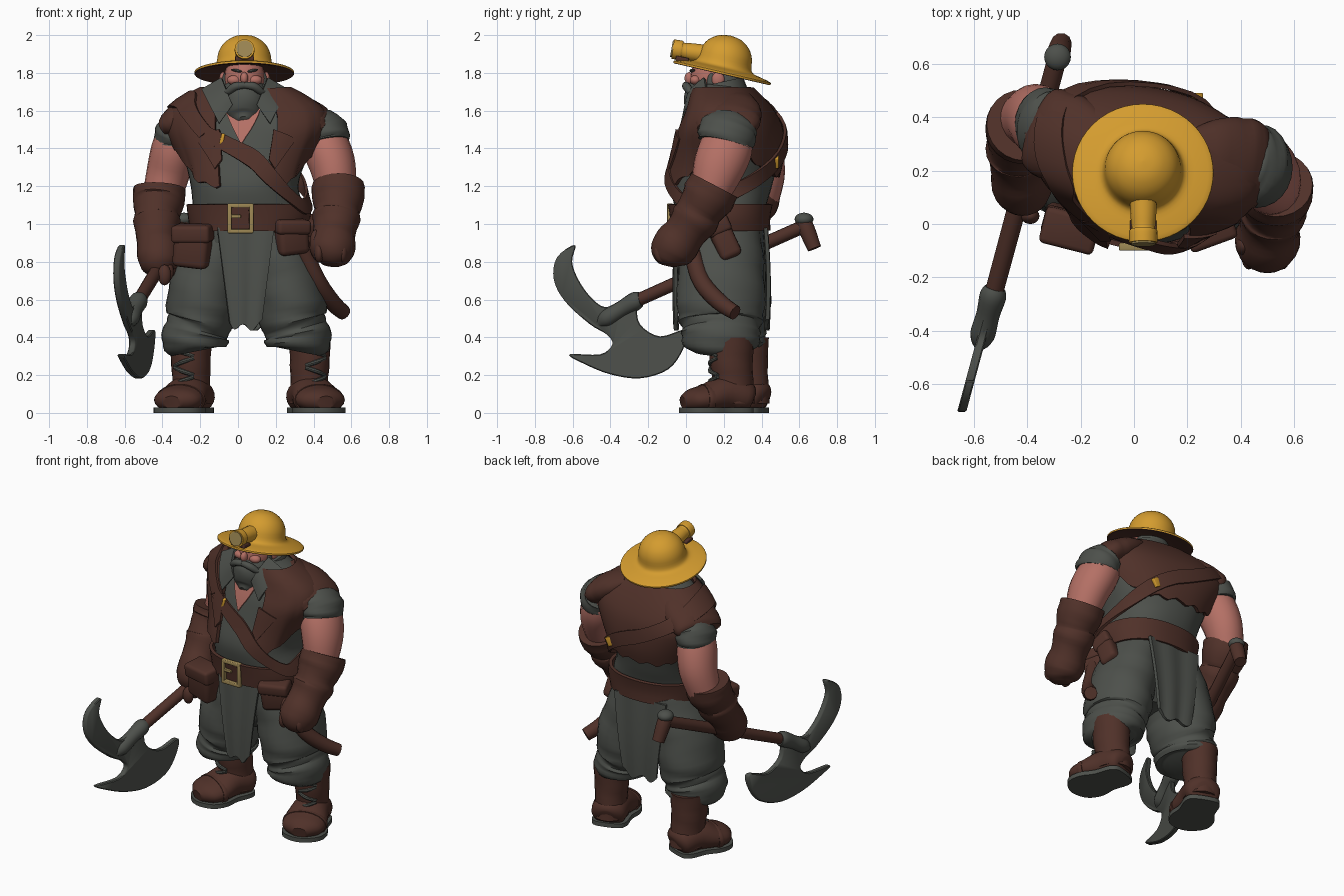
import bpy, bmesh, math
from mathutils import Vector
sin, cos, pi = math.sin, math.cos, math.pi

def color(name, *rgb):
    m = bpy.data.materials.new(name)
    m.diffuse_color = [((c / 255 + .055) / 1.055) ** 2.4 for c in rgb] + [1]
    return m

GREY = color("grey_cloth_and_steel", 77, 80, 75)
BROWN = color("brown_leather", 80, 49, 41)
SKIN = color("skin", 180, 112, 101)
GOLD = color("yellow_hat", 212, 156, 47)
BRASS = color("brass", 158, 136, 84)

def finish(name, bm, mat):
    bmesh.ops.recalc_face_normals(bm, faces=bm.faces)
    me = bpy.data.meshes.new(name)
    bm.to_mesh(me)
    bm.free()
    me.materials.append(mat)
    ob = bpy.data.objects.new(name, me)
    bpy.context.collection.objects.link(ob)
    return ob

def spline(pts, k=4, closed=False):
    n, out = len(pts), []
    for i in range(n if closed else n - 1):
        q = [pts[(i + j) % n] if closed else pts[min(max(i + j, 0), n - 1)] for j in (-1, 0, 1, 2)]
        for s in range(k):
            t = s / k
            out.append([b + .5 * t * (c - a + t * (2*a - 5*b + 4*c - d + t * (3*(b - c) + d - a)))
                        for a, b, c, d in zip(*q)])
    return out if closed else out + [list(pts[-1])]

def skin_rings(name, rings, mat, caps=True):
    bm = bmesh.new()
    vs = [[bm.verts.new(p) for p in r] for r in rings]
    n = len(rings[0])
    for a, b in zip(vs, vs[1:]):
        for i in range(n):
            bm.faces.new((a[i], a[(i + 1) % n], b[(i + 1) % n], b[i]))
    if caps:
        bm.faces.new(vs[0])
        bm.faces.new(vs[-1])
    return finish(name, bm, mat)

def tube(name, keys, mat, n=18, ripple=0, k=4, floor=None):
    """Round or oval sweep along (x, y, z, side radius, other radius)."""
    keys = spline([q if len(q) == 5 else (*q, q[3]) for q in keys], k)
    rings = []
    total = Vector(keys[-1][:3]) - Vector(keys[0][:3])
    ref = Vector((0, 1, 0)) if abs(total.z) > .6 * total.length else Vector((0, 0, 1))
    for i, q in enumerate(keys):
        t = Vector(keys[min(i + 1, len(keys) - 1)][:3]) - Vector(keys[max(i - 1, 0)][:3])
        s = ref.cross(t).normalized()
        u = t.cross(s).normalized()
        ring = []
        for j in range(n):
            a = 2 * pi * j / n
            f = 1 + ripple * sin(2 * a + i * 1.3) + ripple * .6 * sin(i * 2.1)
            p = Vector(q[:3]) + (s * q[3] * cos(a) + u * q[4] * sin(a)) * f
            if floor is not None:
                p.z = max(p.z, floor)
            ring.append(p)
        rings.append(ring)
    return skin_rings(name, rings, mat)

def blob(name, loc, size, mat, rot=(0, 0, 0)):
    bm = bmesh.new()
    bmesh.ops.create_uvsphere(bm, u_segments=20, v_segments=12, radius=1)
    ob = finish(name, bm, mat)
    ob.location, ob.scale, ob.rotation_euler = loc, size, rot
    return ob

def box(name, loc, size, mat, rot=(0, 0, 0), bevel=.02):
    bm = bmesh.new()
    bmesh.ops.create_cube(bm, size=1)
    bmesh.ops.scale(bm, vec=size, verts=bm.verts)
    ob = finish(name, bm, mat)
    ob.location, ob.rotation_euler = loc, rot
    b = ob.modifiers.new("bevel", "BEVEL")
    b.width, b.segments = bevel, 3
    return ob

def sheet(name, fn, nu, nv, mat, thick):
    bm = bmesh.new()
    g = [[bm.verts.new(fn(i / nu, j / nv)) for j in range(nv + 1)] for i in range(nu + 1)]
    for i in range(nu):
        for j in range(nv):
            bm.faces.new((g[i][j], g[i+1][j], g[i+1][j+1], g[i][j+1]))
    ob = finish(name, bm, mat)
    s = ob.modifiers.new("thickness", "SOLIDIFY")
    s.thickness, s.offset = thick, 0
    return ob

# Torso: z, centre x, centre y, half width, half depth
TORSO = spline([(.9, .05, .19, .26, .23), (1.05, .06, .18, .295, .235), (1.2, .035, .19, .285, .265),
                (1.35, .04, .225, .325, .262), (1.5, .045, .24, .375, .235), (1.6, .045, .235, .36, .19),
                (1.68, .04, .21, .26, .15), (1.74, .04, .19, .14, .11)], 6)

def surf(a, z, off=0):
    z = min(max(z, .9), 1.74)
    for p, q in zip(TORSO, TORSO[1:]):
        if z <= q[0]:
            break
    t = (z - p[0]) / (q[0] - p[0])
    _, cx, cy, rx, ry = [m + (n - m) * t for m, n in zip(p, q)]
    sx, sy = [math.copysign(abs(v) ** .88, v) for v in (sin(a), cos(a))]
    x, y = (rx + off) * sx, -(ry + off) * sy
    return Vector((cx + x, cy + y - .15 * x * min(max((z - 1.1) / .4, 0), 1), z))

skin_rings("shirt", [[surf(2 * pi * j / 40, q[0]) for j in range(40)] for q in TORSO], GREY)

def vest_off(a, z):
    return .016 + .028 * sin(a) ** 2 * min(max((z - 1.3) / .2, 0), 1)

def vest(u, v):
    a = .37 + u * (2 * pi - .74)
    low = (1.2 if cos(a) > 0 else 1.26) + .2 * sin(a) ** 6 + .012 * sin(17 * a)
    z = low + v * (1.715 - low)
    return surf(a, z, vest_off(a, z) + .015 * (1 - v) * (cos(a) > .6))
sheet("vest", vest, 64, 14, BROWN, .022)
for s in (-1, 1):   # torn lapels
    sheet("vest_lapel", lambda u, v: surf(s * (.3 + u * (.12 + .25 * v)), 1.34 + .16 * v - .05 * u, .04), 4, 6, BROWN, .018)
# Vest shoulders, overhanging the sleeves
tube("vest_left_shoulder", [(.2, .25, 1.67, .1, .05), (.29, .24, 1.615, .155, .085), (.38, .225, 1.56, .175, .095),
                            (.44, .215, 1.525, .172, .085), (.47, .21, 1.505, .15, .06)], BROWN, 24, .01)
tube("vest_right_shoulder", [(-.1, .28, 1.67, .1, .05), (-.19, .3, 1.615, .155, .085), (-.28, .33, 1.56, .17, .095),
                             (-.335, .345, 1.525, .165, .085), (-.365, .355, 1.505, .14, .06)], BROWN, 24, .01)

# Open neck and collar
sheet("open_neck", lambda u, v: surf((u - .5) * .55 * v - .05, 1.42 + .24 * v, .008), 6, 6, SKIN, .008)
for s in (-1, 1):
    c = [Vector((.035 + s * x, y, z)) for x, y, z in
         ((.12, .1, 1.77), (.225, .11, 1.71), (.065, .005, 1.63), (.135, -.02, 1.53))]
    sheet("collar_flap", lambda u, v: c[0].lerp(c[1], u).lerp(c[2].lerp(c[3], u), v)
          - Vector((0, .03 * sin(pi * v), 0)), 4, 5, GREY, .018)
tube("collar", [(.04, .2, 1.66, .18, .14), (.04, .18, 1.75, .15, .125)], GREY, 24)

# Belt and shoulder strap
sheet("belt", lambda u, v: surf(u * 2 * pi, .965 + .14 * v, .022), 48, 3, BROWN, .02)
PATH = spline([(-.5, 1.48), (-.8, 1.6), (-1.2, 1.66), (-2.1, 1.62), (-pi, 1.42), (-4.2, 1.22), (-4.9, 1.12),
               (-5.3, 1.1), (.4 - 2*pi, 1.24), (-2*pi, 1.37), (-.5 - 2*pi, 1.48)], 6)

def strap(u, v):
    i = min(int(u * (len(PATH) - 1) + .5), len(PATH) - 1)
    p, q = PATH[max(i - 1, 0)], PATH[min(i + 1, len(PATH) - 1)]
    d = Vector(((q[0] - p[0]) * .33, q[1] - p[1])).normalized()
    w = (v - .5) * .08
    a, z = PATH[i][0] - d.y * w / .33, PATH[i][1] + d.x * w
    return surf(a, z, vest_off(a, z) + .024)
sheet("shoulder_strap", strap, len(PATH) - 1, 2, BROWN, .016)
box("strap_buckle_front", surf(-.27, 1.45, .045), (.02, .02, .06), GOLD, (0, .2, 0), .005)
box("strap_buckle_back", surf(2.65, 1.33, .042), (.045, .025, .06), GOLD, (0, .5, 0), .005)
for s in (-1, 1):
    box("buckle_side", (.013 + s * .058, -.085, 1.03), (.022, .03, .155), BRASS, bevel=.005)
    box("buckle_bar", (.013, -.085, 1.03 + s * .068), (.135, .03, .022), BRASS, bevel=.005)
box("buckle_prong", (-.015, -.088, 1.04), (.06, .02, .018), BRASS, bevel=.004)

# Pouches
for x, y, z, w, d, h, r, tilt in ((-.24, -.01, .88, .19, .13, .22, -.25, .12), (.28, .0, .93, .17, .13, .18, .35, .12),
                                  (.375, .2, .92, .09, .12, .22, .1, .42)):
    box("pouch", (x, y, z), (w, d, h), BROWN, (tilt, .12 if x < 0 else -.12, r), .03)
    box("pouch_flap", (x, y - .012 - h * .32 * (tilt - .12), z + h * .32), (w * 1.1, d * 1.08, h * .42), BROWN, (tilt, 0, r), .02)
tube("scabbard", [(.31, .0, .97, .04), (.355, .035, .84, .046), (.425, .085, .69, .047),
                  (.5, .18, .585, .045), (.56, .26, .53, .04)], BROWN, 12)

# Hips, trousers and cloth flaps
tube("hips", [(.045, .2, .62, .12), (.045, .2, .72, .22, .2), (.045, .2, .96, .25, .22)], GREY, 24)
LEG = ((.98, .12, .155, .21), (.8, .18, .18, .225), (.62, .23, .19, .235), (.5, .245, .18, .225),
       (.45, .26, .165, .205), (.41, .27, .178, .21), (.35, .275, .168, .195), (.325, .272, .12, .14))
for side, s, dy in (("right", -1, .215), ("left", 1, .185)):
    tube(side + "_trouser", [(.045 + s * o, dy, z, rx, ry) for z, o, rx, ry in LEG], GREY, 28, .018)

def flap(y, bulge, cx, wide):
    return lambda u, v: Vector((cx + (u - .5) * (wide - .13 * v), y + bulge * sin(v * 2.5) + .005 * sin(u * 13),
                                .98 - v * (.53 + .02 * sin(u * 11) - .1 * (u - .5) ** 2)))
sheet("front_cloth", flap(-.045, -.012, .04, .3), 12, 8, GREY, .02)
sheet("back_cloth", flap(.42, .015, .04, .38), 12, 8, GREY, .02)

# Boots, modelled at the ankle and then turned outward
for side, x, y, yaw in (("right", -.25, .32, -.38), ("left", .38, .24, .32)):
    parts = [
        tube("shaft", [(0, .01, .05, .105, .115), (0, .01, .16, .098, .108), (0, 0, .28, .105, .115),
                       (0, 0, .4, .11, .12)], BROWN, 20, .012),
        tube("foot", [(0, .11, .07, .05, .05), (0, .08, .08, .105, .09), (0, -.03, .1, .115, .1),
                      (0, -.14, .075, .135, .078), (0, -.22, .065, .12, .062), (0, -.27, .055, .05, .035)],
             BROWN, 22, floor=.02),
        tube("cap", [(0, -.13, .07, .138, .084), (0, -.15, .07, .141, .085), (0, -.165, .07, .138, .082)], BROWN, 22, floor=.025)]
    out = spline([(.07, .1), (.11, .05), (.112, -.05), (.138, -.14), (.118, -.23), (.04, -.28), (-.04, -.28),
                  (-.118, -.23), (-.138, -.14), (-.112, -.05), (-.11, .05), (-.07, .1)], 3, True)
    parts.append(skin_rings("sole", [[(px, py, z) for px, py in out] for z in (0, .028)], GREY))
    for i in range(4):
        d = .02 * (-1) ** i
        parts.append(tube("lace", [(-.055, -.095, .17 + .05*i - d, .01), (0, -.117, .17 + .05*i, .012),
                                   (.055, -.095, .17 + .05*i + d, .01)], GREY, 8))
    for p in parts:
        p.name = side + "_boot_" + p.name
        p.location, p.rotation_euler = (x, y, 0), (0, 0, yaw)

# Arms, sleeves and gauntlets
tube("left_arm", [(.41, .25, 1.53, .1), (.465, .215, 1.41, .125, .14), (.505, .17, 1.29, .12, .135),
                  (.525, .12, 1.13, .095)], SKIN, 20)
tube("left_sleeve", [(.415, .235, 1.54, .09, .12), (.44, .225, 1.51, .115, .15), (.465, .215, 1.465, .128, .155),
                     (.475, .205, 1.425, .115, .145)], GREY, 24, .025)
tube("left_gauntlet", [(.53, .15, 1.205, .138), (.53, .115, 1.14, .14), (.525, .07, 1.07, .12),
                       (.52, .05, 1.03, .128), (.51, .0, .96, .112), (.5, -.06, .88, .122), (.495, -.09, .82, .1),
                       (.49, -.1, .785, .05)], BROWN, 24, .012)
tube("right_arm", [(-.31, .34, 1.53, .1), (-.34, .37, 1.4, .118, .13), (-.37, .4, 1.27, .115, .125),
                   (-.41, .39, 1.12, .1)], SKIN, 20)
tube("right_sleeve", [(-.3, .35, 1.54, .085, .11), (-.315, .355, 1.51, .105, .14), (-.33, .365, 1.465, .115, .145),
                      (-.335, .37, 1.425, .105, .135)], GREY, 24, .025)
tube("right_gauntlet", [(-.415, .37, 1.19, .136), (-.42, .35, 1.12, .138), (-.43, .3, 1.05, .118),
                        (-.43, .28, 1.01, .125), (-.43, .22, .93, .107), (-.42, .16, .85, .115), (-.415, .12, .78, .1),
                        (-.41, .1, .735, .05)], BROWN, 24, .012)
for i in range(4):   # gripping and resting fingers
    y = .03 + .05 * i
    blob("right_finger", (-.37 + .27 * (y - .1), y, .73 + .02 * i), (.035, .03, .055), BROWN)
    blob("left_finger", (.43 + .042 * i, -.125, .85), (.027, .045, .055), BROWN)
blob("left_thumb", (.41, -.08, .9), (.03, .04, .07), BROWN)

# Head, hair and beard
blob("face", (.035, .14, 1.77), (.108, .118, .14), SKIN)
blob("hair", (.035, .2, 1.75), (.115, .11, .11), GREY)
tube("beard", [(.03, .02, 1.545, .03), (.03, .05, 1.57, .08, .065), (.03, .08, 1.63, .112, .1),
               (.035, .105, 1.685, .118, .105), (.035, .13, 1.725, .105, .09)], GREY, 22, .015)
blob("nose", (.033, .018, 1.772), (.021, .026, .032), SKIN)
for s in (-1, 1):
    x = .035
    blob("cheek", (x + s * .055, .05, 1.762), (.038, .03, .026), SKIN)
    blob("ear", (x + s * .115, .17, 1.765), (.02, .034, .04), SKIN)
    blob("sideburn", (x + s * .104, .135, 1.74), (.016, .025, .06), GREY)
    blob("eyebrow", (x + s * .042, .034, 1.812), (.03, .016, .008), GREY, (0, -s * .2, 0))
    tube("moustache", [(x, .0, 1.735, .018), (x + s * .05, .002, 1.728, .022), (x + s * .09, .025, 1.7, .018),
                       (x + s * .115, .035, 1.71, .005)], GREY, 10)

# Hat with a wide brim, tilted back; underside is leather
PROF = spline([(.002, .184), (.06, .173), (.11, .138), (.137, .09), (.147, .035), (.165, .012), (.21, .002), (.258, -.01),
               (.264, -.02), (.255, -.026), (.2, -.016), (.13, -.005)], 3)
hat = skin_rings("hat", [[(r * cos(2*pi*j/48), r * sin(2*pi*j/48), z) for j in range(48)] for r, z in PROF], GOLD)
hat.data.materials.append(BROWN)
for f in hat.data.polygons:
    f.material_index = int(f.center.z < 0 and f.normal.z < -.3)
hat.location, hat.rotation_euler = (.033, .195, 1.818), (-.225, 0, 0)
tube("lamp_housing", [(.035, .1, 1.9, .05), (.035, .03, 1.91, .048), (.035, -.02, 1.918, .044), (.035, -.025, 1.919, .053),
                      (.035, -.07, 1.926, .053)], GOLD, 14)
tube("lamp_lens", [(.035, -.06, 1.925, .045), (.035, -.077, 1.928, .045)], BRASS, 14)
box("lamp_bracket", (.035, -.02, 1.872), (.1, .07, .025), BROWN, (-.2, 0, 0), .006)

# Axe: everything lies in one upright plane
def ax(y, z, d=0):
    return (-.455 + .27 * y + d, y, z)

tube("axe_handle", [(*ax(.64, .995), .036), (*ax(.2, .8), .036), (*ax(-.36, .55), .034)], BROWN, 12)
tube("axe_pommel", [(*ax(.615, 1.03), .04), (*ax(.64, .97), .045), (*ax(.68, .87), .038)], BROWN, 10)
blob("axe_pommel_cap", ax(.625, 1.025), (.05, .05, .035), GREY)
tube("axe_socket", [(*ax(-.24, .6), .04), (*ax(-.27, .59), .05), (*ax(-.34, .55), .044), (*ax(-.42, .5), .046),
                    (*ax(-.46, .47), .02)], GREY, 12)
BLADE = [(-.587, .89), (-.683, .823), (-.7, .707), (-.64, .59), (-.51, .47), (-.42, .415), (-.39, .363), (-.455, .31),
         (-.62, .31), (-.534, .257), (-.4, .204), (-.243, .183), (-.095, .23), (-.016, .336), (0, .44), (-.138, .405),
         (-.243, .468), (-.27, .57), (-.34, .59), (-.43, .56), (-.508, .617), (-.57, .706), (-.603, .8)]
loop = spline(BLADE, 4, True)
axe = skin_rings("axe_blade", [[ax(y, z, d) for y, z in loop] for d in (-.017, .017)], GREY)
b = axe.modifiers.new("edge", "BEVEL")
b.width, b.segments = .008, 1

# Bake modifiers and shade smooth with crisp edges
bpy.ops.object.select_all(action='SELECT')
bpy.context.view_layer.objects.active = axe
bpy.ops.object.convert(target='MESH')
bpy.ops.object.shade_smooth_by_angle(angle=math.radians(40))
